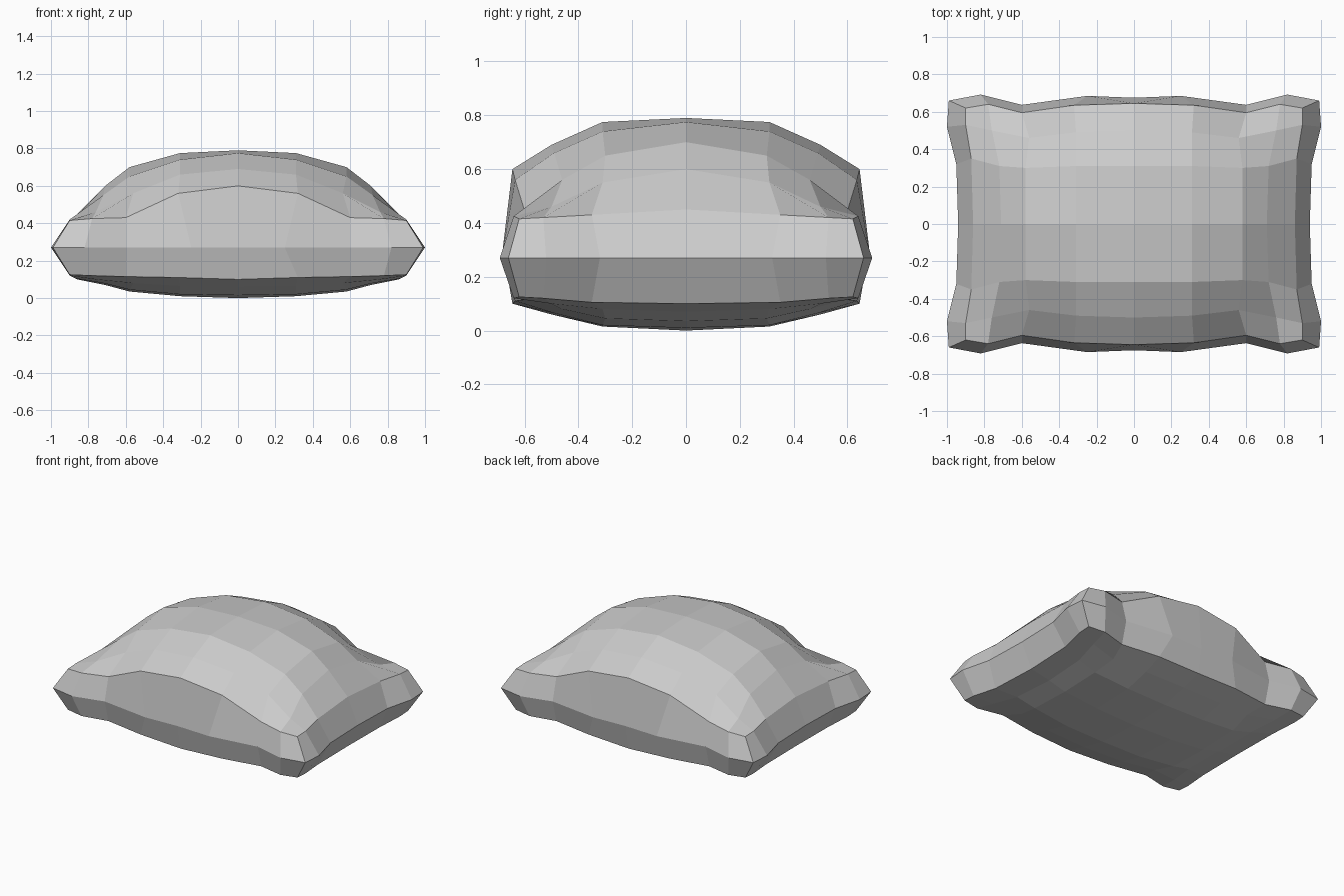
import bpy
import bmesh

cube = bpy.data.objects.get("Cube")
if cube:
    bpy.data.objects.remove(cube, do_unlink=True)

# One plain fabric colour
fabric = bpy.data.materials.new("light grey fabric")
fabric.use_nodes = True
colour = (0.6, 0.6, 0.6, 1)
fabric.diffuse_color = colour
fabric.node_tree.nodes["Principled BSDF"].inputs["Base Color"].default_value = colour

# Plan of one quarter of the cushion: rows run from the middle to the back seam
plan_x = [
    [0, .31, .58, .71, .86],
    [0, .31, .58, .72, .87],
    [0, .31, .56, .76, .9],
    [0, .32, .6, .78, .9],
]
plan_y = [
    [0, 0, 0, 0, 0],
    [.31, .31, .3, .31, .35],
    [.5, .49, .46, .5, .53],
    [.645, .635, .595, .64, .62],
]

# Heights of the puffed top and the flatter underside on that plan
top_z = [
    [.79, .775, .7, .6, .45],
    [.775, .74, .65, .55, .43],
    [.69, .66, .56, .46, .42],
    [.6, .56, .43, .425, .415],
]
bottom_z = [
    [0, .01, .035, .07, .1],
    [.015, .02, .045, .08, .105],
    [.06, .065, .08, .1, .12],
    [.1, .11, .115, .12, .125],
]

# Outer ridge of the side band, from the back centre round the corner to the side centre
ridge = [(0, .675), (.25, .685), (.6, .637), (.82, .692), (.99, .66),
         (1, .52), (.95, .32), (.94, 0)]
ridge_z = .27


def add_panel(bm, heights, upward):
    """Add one quarter panel and return its grid of vertices."""
    grid = [[bm.verts.new(point) for point in zip(xs, ys, zs)]
            for xs, ys, zs in zip(plan_x, plan_y, heights)]
    for near, far in zip(grid, grid[1:]):
        for i in range(len(near) - 1):
            corners = [near[i], near[i + 1], far[i + 1], far[i]]
            bm.faces.new(corners if upward else corners[::-1])
    return grid


def border(grid):
    """Outer edge of a panel, in the same order as the ridge."""
    return grid[-1] + [row[-1] for row in reversed(grid[:-1])]


def add_band(bm, upper, lower):
    """Join two outlines with a strip of faces."""
    for k in range(len(upper) - 1):
        bm.faces.new((upper[k], upper[k + 1], lower[k + 1], lower[k]))


# Quarter cushion: top panel, underside and ridged side band
bm = bmesh.new()
top = border(add_panel(bm, top_z, True))
bottom = border(add_panel(bm, bottom_z, False))
middle = [bm.verts.new((x, y, ridge_z)) for x, y in ridge]
add_band(bm, top, middle)
add_band(bm, middle, bottom)

mesh = bpy.data.meshes.new("cushion")
bm.to_mesh(mesh)
bm.free()
mesh.materials.append(fabric)

cushion = bpy.data.objects.new("cushion", mesh)
bpy.context.collection.objects.link(cushion)

# Mirror the quarter across both middle lines
mirror = cushion.modifiers.new("mirror quarters", "MIRROR")
mirror.use_axis = (True, True, False)
mirror.use_clip = True
mirror.merge_threshold = .001
